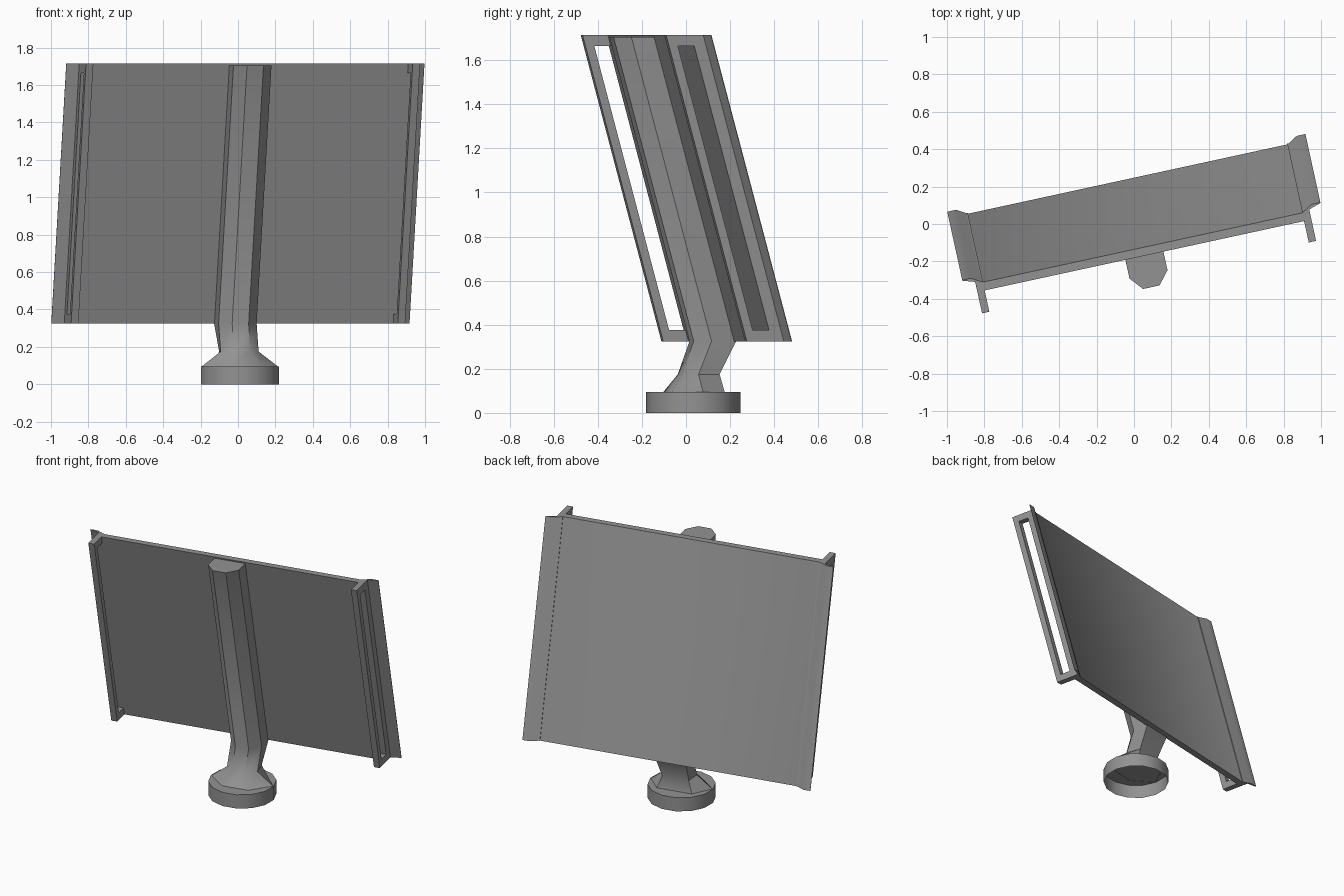
import bpy, bmesh, math
from mathutils import Vector

if "Cube" in bpy.data.objects:
    bpy.data.objects.remove(bpy.data.objects["Cube"])

# Shared frame: s runs along the board, t points to its front, z is up.
U = Vector((0.977, 0.212, 0))
N = Vector((0.212, -0.977, 0))
Z0, Z1 = 0.325, 1.715
BOTTOM = Vector((-0.041, 0.2735, 0))
LEAN = Vector((0.08, -0.366, 0)) / (Z1 - Z0)

# Dark grey metal
metal = bpy.data.materials.new("dark_grey")
metal.diffuse_color = (0.29, 0.29, 0.29, 1)
metal.use_nodes = True
metal.node_tree.nodes["Principled BSDF"].inputs["Base Color"].default_value = metal.diffuse_color


def board(s, t, z):
    """Point in the leaning board frame."""
    return BOTTOM + U * s + N * t + LEAN * (z - Z0) + Vector((0, 0, z))


def loft(name, rings, closed=False, cap_start=True, cap_end=True):
    """Join rings of points with quads, as a tube or as a closed loop."""
    bm = bmesh.new()
    vs = [[bm.verts.new(p) for p in r] for r in rings]
    n = len(vs[0])
    pairs = list(zip(vs, vs[1:])) + ([(vs[-1], vs[0])] if closed else [])
    for a, b in pairs:
        for i in range(n):
            j = (i + 1) % n
            bm.faces.new((a[i], a[j], b[j], b[i]))
    if not closed:
        if cap_start:
            bm.faces.new(vs[0])
        if cap_end:
            bm.faces.new(vs[-1])
    bmesh.ops.recalc_face_normals(bm, faces=bm.faces)
    me = bpy.data.meshes.new(name)
    bm.to_mesh(me)
    bm.free()
    me.materials.append(metal)
    ob = bpy.data.objects.new(name, me)
    bpy.context.collection.objects.link(ob)
    # smooth shading with the hard edges kept
    bpy.ops.object.select_all(action='DESELECT')
    ob.select_set(True)
    bpy.context.view_layer.objects.active = ob
    bpy.ops.object.shade_smooth_by_angle(angle=math.radians(38))
    return ob


# Board with thin swept lips along both sides
half = [(0.875, 0.079), (0.914, 0.079), (0.914, 0.024), (0.98, 0.003),
        (0.98, 0.0), (0.932, 0.0), (0.875, 0.034)]
profile = half + [(-s, t) for s, t in reversed(half)]
loft("display_board", [[board(s, t, z) for s, t in profile] for z in (Z0, Z1)])

# Slotted side rails
outer = [(0.03, Z0), (0.196, Z0), (0.196, Z1), (0.03, Z1)]
inner = [(0.075, 0.375), (0.155, 0.375), (0.155, 1.665), (0.075, 1.665)]
for side, name in ((-1, "left_rail"), (1, "right_rail")):
    a, b = side * 0.874, side * 0.914
    loft(name, [[board(s, t, z) for t, z in loop]
                for s, loop in ((a, outer), (b, outer), (b, inner), (a, inner))],
         closed=True)


# Post: straight along the board, bent at the neck, flared at the foot
def section(w, f, wb, front, side, back):
    return [(-wb, back), (-w, side), (-f, front), (f, front), (w, side), (wb, back)]


def flat(center, z, pts):
    return [Vector((*center, z)) + U * s + N * t for s, t in pts]


pole = section(0.104, 0.045, 0.104, 0.254, 0.184, 0.07)
loft("support_post", [
    flat((0.01, 0.033), 0.094, section(0.21, 0.09, 0.12, 0.12, 0.0, -0.12)),
    flat((0.003, 0.06), 0.175, section(0.104, 0.044, 0.09, 0.09, 0.026, -0.075)),
    [board(s, t, Z0) for s, t in pole],
    [board(s, t, 1.705) for s, t in pole]], cap_start=False)

# Round foot, open underneath
ring = [(0.214 * math.cos(math.tau * i / 14), 0.214 * math.sin(math.tau * i / 14))
        for i in range(14)]
loft("base_ring", [flat((0.01, 0.033), z, ring) for z in (0, 0.095)], cap_start=False)
